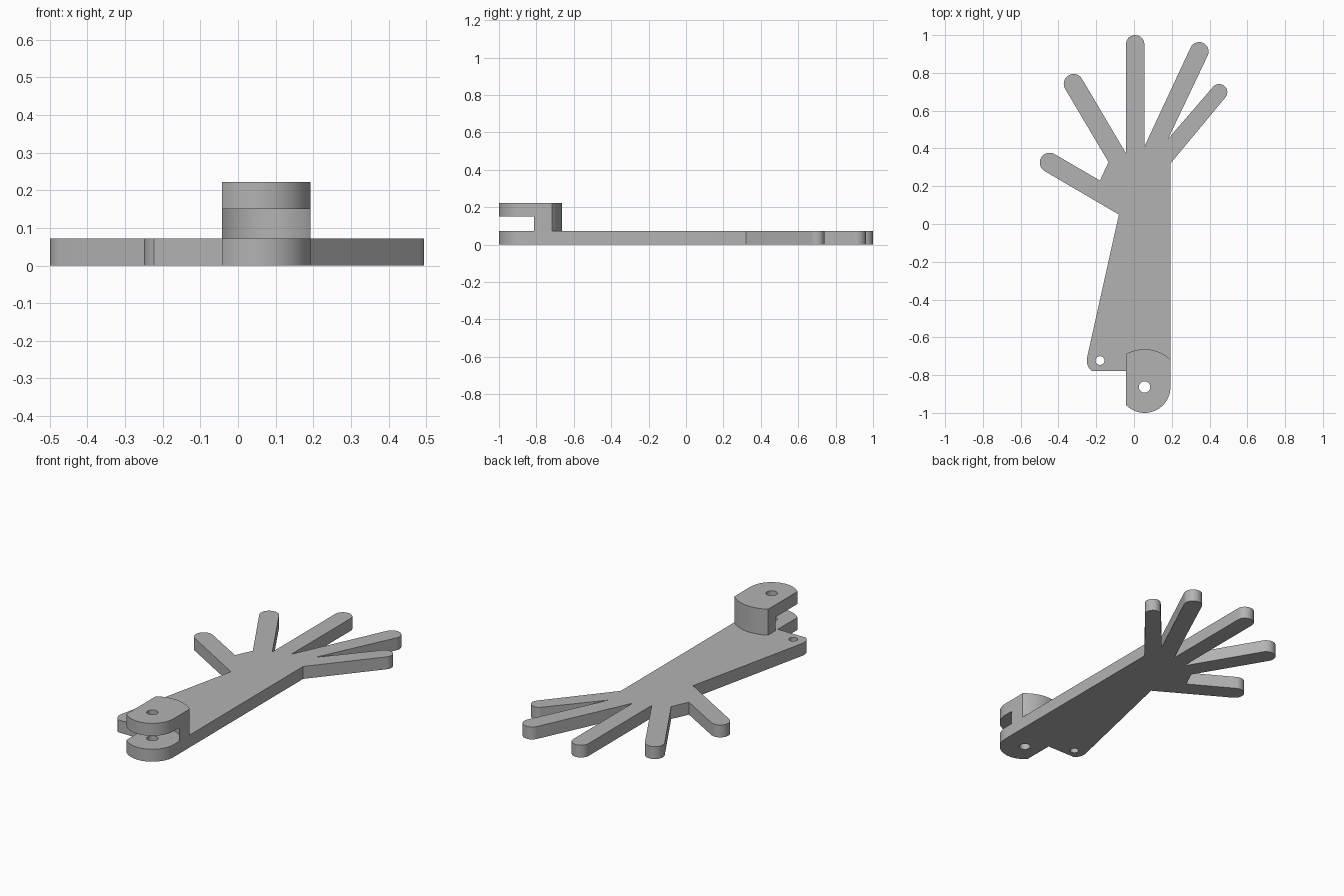
import bpy, bmesh
from math import radians, cos, sin
from mathutils import Vector

cube = bpy.data.objects.get("Cube")
if cube:
    bpy.data.objects.remove(cube, do_unlink=True)

grey = bpy.data.materials.new("plain grey")
grey.use_nodes = True
grey.diffuse_color = (0.45, 0.45, 0.45, 1)
grey.node_tree.nodes["Principled BSDF"].inputs["Base Color"].default_value = (0.45, 0.45, 0.45, 1)

PLATE_TOP, SLOT_TOP, TOP = 0.072, 0.15, 0.222
PIVOT = (0.056, -0.863)
KNUCKLE_R = 0.137
SMALL_HOLE = (-0.18, -0.723)


def arc(center, r, start, end, steps=24):
    """Points on an arc, angles in degrees."""
    angles = [radians(start + (end - start) * i / steps) for i in range(steps + 1)]
    return [(center[0] + r * cos(a), center[1] + r * sin(a)) for a in angles]


def fingertip(x, y, r, direction):
    return arc((x, y), r, direction - 90, direction + 90)


def prism(name, outline, z0, z1):
    """Extrude a counterclockwise outline from z0 to z1."""
    bm = bmesh.new()
    base = bm.faces.new([bm.verts.new((x, y, z0)) for x, y in outline])
    top = bmesh.ops.extrude_face_region(bm, geom=[base], use_keep_orig=True)["geom"]
    bmesh.ops.translate(bm, vec=Vector((0, 0, z1 - z0)),
                        verts=[v for v in top if isinstance(v, bmesh.types.BMVert)])
    bmesh.ops.recalc_face_normals(bm, faces=bm.faces)
    mesh = bpy.data.meshes.new(name)
    bm.to_mesh(mesh)
    bm.free()
    mesh.materials.append(grey)
    obj = bpy.data.objects.new(name, mesh)
    bpy.context.collection.objects.link(obj)
    return obj


def cut(obj, center, r, z0, z1):
    """Remove a vertical cylinder from the object."""
    cutter = prism("cutter", arc(center, r, 0, 360, 64)[:-1], z0, z1)
    cutter.hide_render = True
    mod = obj.modifiers.new("cut", "BOOLEAN")
    mod.operation = "DIFFERENCE"
    mod.solver = "EXACT"
    mod.object = cutter
    bpy.context.view_layer.objects.active = obj
    bpy.ops.object.modifier_apply(modifier=mod.name)
    bpy.data.objects.remove(cutter, do_unlink=True)


# Flat plate with five splayed fingers, lower knuckle and side lug
knuckle = arc(PIVOT, KNUCKLE_R, 223.7, 360)
outline = (
    knuckle
    + [(0.193, 0.32)]
    + fingertip(0.451, 0.698, 0.043, 49.5)
    + [(0.18, 0.45)]
    + fingertip(0.345, 0.913, 0.05, 65)
    + [(0.055, 0.41)]
    + fingertip(0.006, 0.951, 0.049, 90)
    + [(-0.043, 0.375)]
    + fingertip(-0.32, 0.742, 0.052, 120)
    + [(-0.135, 0.328), (-0.18, 0.23)]
    + fingertip(-0.447, 0.325, 0.052, 150)
    + [(-0.08, 0.05)]
    + arc(SMALL_HOLE, 0.07, 167.5, 231.8)
    + [(-0.043, -0.778)]
)
plate = prism("finger_plate", outline, 0, PLATE_TOP)
cut(plate, PIVOT, 0.03, -0.1, 0.3)
cut(plate, SMALL_HOLE, 0.023, -0.1, 0.3)

# Raised fork with a round-backed slot and pin hole
fork = prism("hinge_fork", knuckle + arc(PIVOT, 0.2, 46.8, 119.7), PLATE_TOP, TOP)
cut(fork, PIVOT, 0.146, 0, SLOT_TOP)
cut(fork, PIVOT, 0.03, 0, 0.3)

# Smooth the rounded walls, keep rims sharp
for obj in (plate, fork):
    bpy.ops.object.select_all(action="DESELECT")
    obj.select_set(True)
    bpy.context.view_layer.objects.active = obj
    bpy.ops.object.shade_smooth_by_angle(angle=radians(25))
